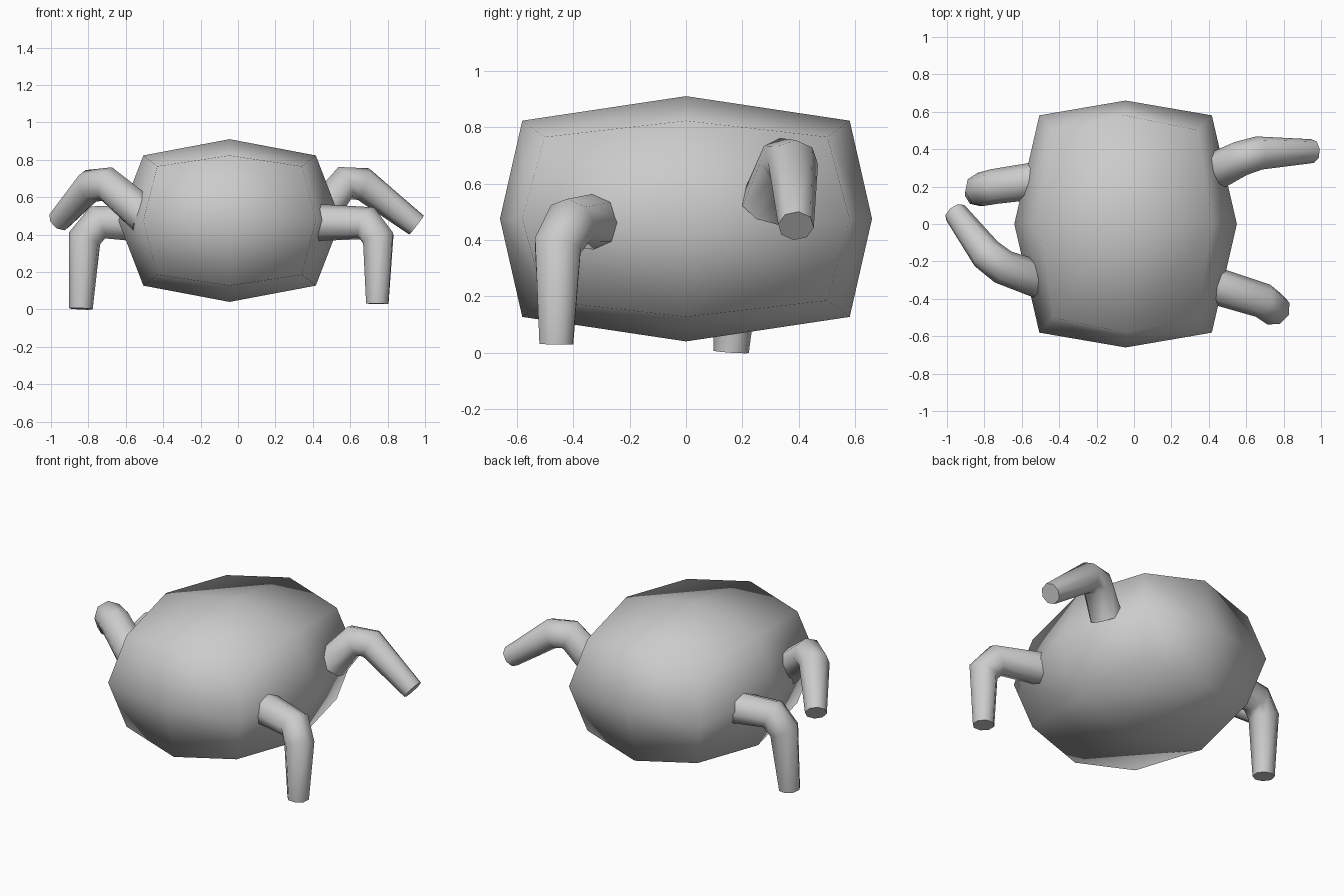
import bpy, bmesh, math
from mathutils import Vector

cube = bpy.data.objects.get("Cube")
if cube:
    bpy.data.objects.remove(cube, do_unlink=True)

grey = bpy.data.materials.new("plain_grey")
grey.use_nodes = True
colour = (0.6, 0.6, 0.6, 1)
grey.diffuse_color = colour
grey.node_tree.nodes["Principled BSDF"].inputs["Base Color"].default_value = colour


def finish(bm, name):
    bmesh.ops.recalc_face_normals(bm, faces=bm.faces)
    for f in bm.faces:
        f.smooth = True
    mesh = bpy.data.meshes.new(name)
    bm.to_mesh(mesh)
    bm.free()
    mesh.materials.append(grey)
    obj = bpy.data.objects.new(name, mesh)
    bpy.context.collection.objects.link(obj)
    return obj


# Body: once-subdivided box, rounded by pulling in its edges and corners
bm = bmesh.new()
bmesh.ops.create_cube(bm, size=2)
bmesh.ops.subdivide_edges(bm, edges=bm.edges[:], cuts=1, use_grid_fill=True)
half = (0.595, 0.66, 0.435)
pull = {1: (1, 1, 1), 2: (0.775, 0.88, 0.80), 3: (0.65, 0.76, 0.667)}
for v in bm.verts:
    k = pull[sum(abs(c) > 0.5 for c in v.co)]
    v.co = Vector([c * h * s for c, h, s in zip(v.co, half, k)])
    v.co += Vector((-0.045, 0, 0.475))
finish(bm, "body")


# Legs: tapered eight-sided tubes bent at the knee
def leg(name, path, radii=(0.1, 0.094, 0.09, 0.064), sides=8):
    pts = [Vector(p) for p in path]
    bm = bmesh.new()
    rings = []
    side = None
    for i, (p, r) in enumerate(zip(pts, radii)):
        before = (p - pts[i - 1]).normalized() if i else Vector()
        after = (pts[i + 1] - p).normalized() if i + 1 < len(pts) else Vector()
        t = (before + after).normalized()
        ref = side or t.cross(Vector((0, 0, 1)))
        side = (ref - t * ref.dot(t)).normalized()
        up = t.cross(side)
        angles = [2 * math.pi * j / sides for j in range(sides)]
        rings.append([bm.verts.new(p + r * (side * math.cos(a) + up * math.sin(a)))
                      for a in angles])
    for a, b in zip(rings, rings[1:]):
        for j in range(sides):
            k = (j + 1) % sides
            bm.faces.new((a[j], a[k], b[k], b[j]))
    bm.faces.new(rings[0])
    bm.faces.new(rings[-1])
    obj = finish(bm, name)
    bpy.context.view_layer.objects.active = obj
    for o in bpy.context.selected_objects:
        o.select_set(False)
    obj.select_set(True)
    bpy.ops.object.shade_smooth_by_angle(angle=math.radians(60))


leg("front_left_leg", [(0.40, -0.32, 0.465), (0.69, -0.41, 0.46),
                       (0.75, -0.455, 0.38), (0.745, -0.46, 0.03)])
leg("back_left_leg", [(0.45, 0.29, 0.52), (0.57, 0.35, 0.675),
                      (0.67, 0.38, 0.67), (0.955, 0.39, 0.45)])
leg("front_right_leg", [(-0.50, -0.30, 0.50), (-0.70, -0.23, 0.67),
                        (-0.79, -0.16, 0.66), (-0.955, 0.06, 0.475)])
leg("back_right_leg", [(-0.50, 0.235, 0.46), (-0.75, 0.20, 0.465),
                       (-0.82, 0.185, 0.38), (-0.84, 0.16, 0.003)])
